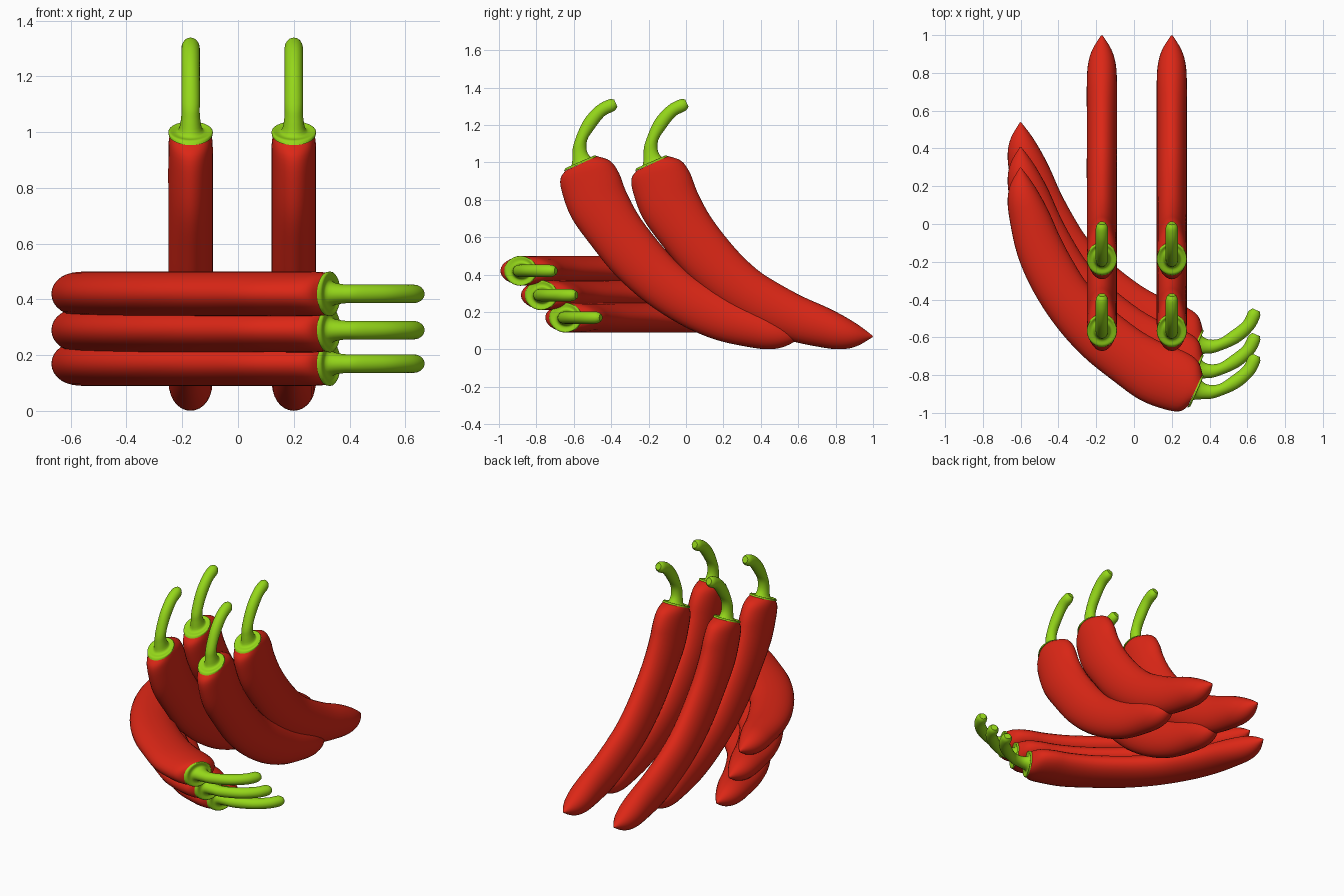
import bpy, bmesh, math
from mathutils import Vector

if "Cube" in bpy.data.objects:
    bpy.data.objects.remove(bpy.data.objects["Cube"])


def material(name, color):
    m = bpy.data.materials.new(name)
    m.diffuse_color = color
    m.use_nodes = True
    m.node_tree.nodes["Principled BSDF"].inputs["Base Color"].default_value = m.diffuse_color
    return m


RED = material("pepper_red", (0.72, 0.02, 0.008, 1))
GREEN = material("stem_green", (0.30, 0.68, 0.01, 1))

# Side profile sections: outer edge y,z / inner edge y,z / half width in x
BODY = [
    (-.645, .955, -.475, 1.033, .074), (-.672, .91, -.405, 1.008, .079),
    (-.660, .83, -.357, .940, .08), (-.61, .70, -.32, .843, .08),
    (-.51, .56, -.245, .704, .08), (-.38, .40, -.117, .54, .08),
    (-.22, .256, 0, .427, .08), (-.03, .133, .11, .355, .08),
    (.155, .053, .245, .282, .08), (.34, .012, .38, .222, .08),
    (.45, .001, .475, .172, .074), (.535, .018, .55, .125, .051),
    (.618, .066, .619, .072, .004)]
STEM = [
    (-.652, .953, -.476, 1.032, .079), (-.643, .970, -.488, 1.038, .077),
    (-.612, .984, -.505, 1.025, .046), (-.607, 1.04, -.530, 1.06, .034),
    (-.60, 1.10, -.528, 1.12, .033), (-.55, 1.22, -.49, 1.18, .033),
    (-.48, 1.30, -.437, 1.247, .033), (-.415, 1.336, -.384, 1.275, .032),
    (-.384, 1.336, -.367, 1.298, .019)]


def smooth_sections(keys, steps):
    """Catmull-Rom interpolation between the key sections."""
    out = []
    for i in range(len(keys) - 1):
        p0, p1 = keys[max(i - 1, 0)], keys[i]
        p2, p3 = keys[i + 1], keys[min(i + 2, len(keys) - 1)]
        for s in range(steps):
            t = s / steps
            out.append([b + .5 * t * (c - a + t * (2*a - 5*b + 4*c - d + t * (3*(b - c) + d - a)))
                        for a, b, c, d in zip(p0, p1, p2, p3)])
    return out + [keys[-1]]


def loft(name, keys, mat, sides=28, steps=4):
    bm = bmesh.new()
    rings = []
    for ay, az, by, bz, w in smooth_sections(keys, steps):
        a, b = Vector((0, ay, az)), Vector((0, by, bz))
        mid, half = (a + b) / 2, (b - a) / 2
        rings.append([bm.verts.new(mid + half * math.cos(u) + Vector((w * math.sin(u), 0, 0)))
                      for u in (math.tau * k / sides for k in range(sides))])
    for r, q in zip(rings, rings[1:]):
        for k in range(sides):
            j = (k + 1) % sides
            bm.faces.new((r[k], r[j], q[j], q[k]))
    bm.faces.new(rings[0])
    bm.faces.new(rings[-1])
    bmesh.ops.recalc_face_normals(bm, faces=bm.faces)
    me = bpy.data.meshes.new(name)
    bm.to_mesh(me)
    bm.free()
    me.materials.append(mat)
    me.shade_smooth()
    me.set_sharp_from_angle(angle=math.radians(50))
    return me


body_mesh = loft("pepper_body", BODY, RED)
stem_mesh = loft("pepper_stem", STEM, GREEN)


def pepper(name, loc, rot=(0, 0, 0)):
    for part, me in (("body", body_mesh), ("stem", stem_mesh)):
        ob = bpy.data.objects.new(f"{name}_{part}", me)
        ob.location, ob.rotation_euler = loc, rot
        bpy.context.collection.objects.link(ob)


# Four leaning peppers, two rows of two
for x in (-.17, .20):
    for y in (0, .38):
        pepper("standing_pepper", (x, y, 0))

# Three peppers stacked on their sides
for y, z in ((-.32, .42), (-.21, .29), (-.08, .17)):
    pepper("lying_pepper", (-.67, y, z), (0, math.pi / 2, 0))
